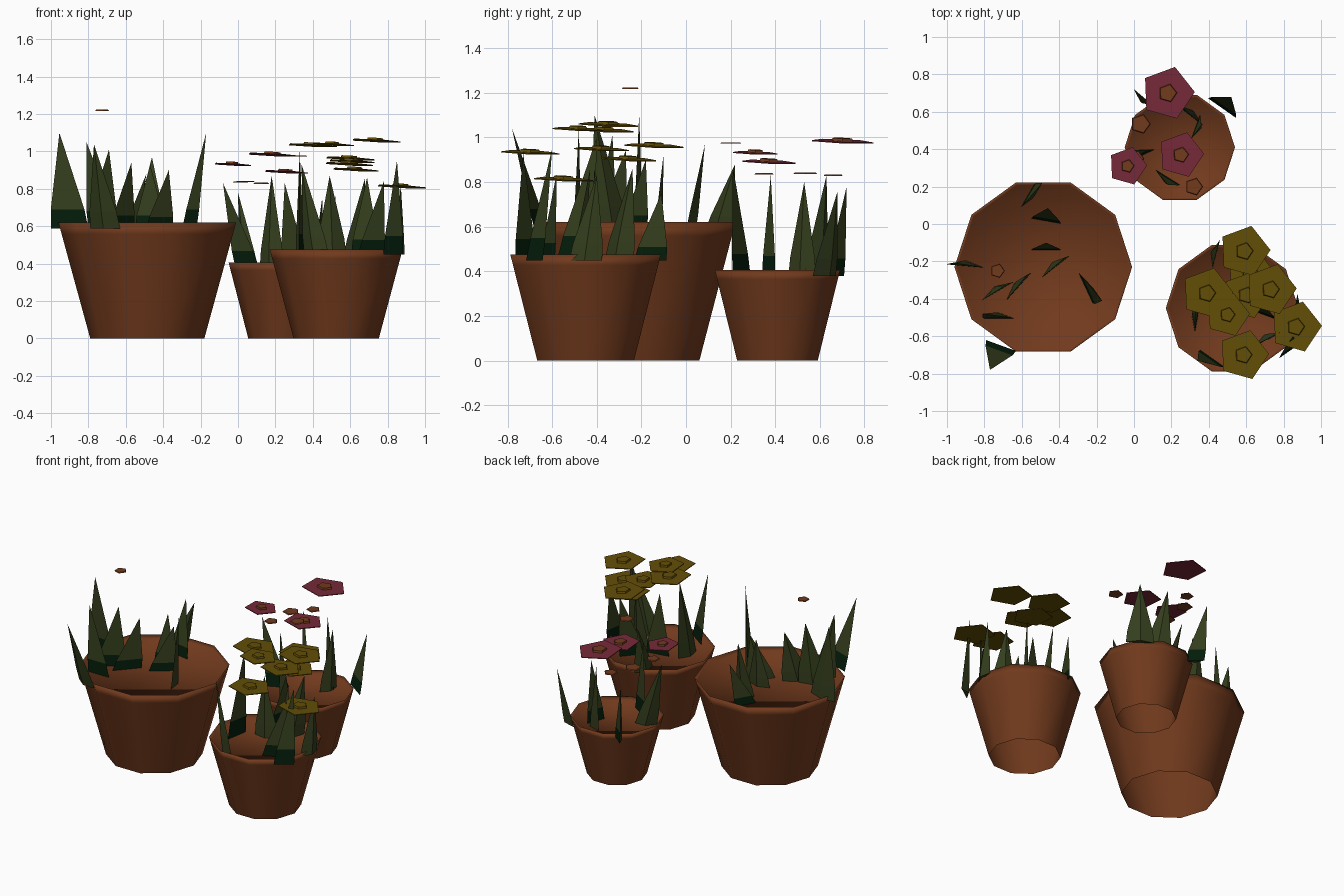
import bpy, bmesh
from math import cos, sin, tau, radians
from mathutils import Vector

default = bpy.data.objects.get("Cube")
if default:
    bpy.data.objects.remove(default, do_unlink=True)


def material(name, colour):
    mat = bpy.data.materials.new(name)
    mat.use_nodes = True
    mat.diffuse_color = (*colour, 1)
    mat.node_tree.nodes["Principled BSDF"].inputs["Base Color"].default_value = (*colour, 1)
    return mat


terracotta = material("terracotta", (.165, .042, .012))
olive = material("olive green", (.034, .048, .012))
dark_green = material("dark green", (.001, .012, .003))
yellow = material("mustard yellow", (.125, .075, .002))
pink = material("dusky pink", (.18, .022, .04))


def finish(name, bm, *materials):
    mesh = bpy.data.meshes.new(name)
    bm.normal_update()
    bm.to_mesh(mesh)
    bm.free()
    for mat in materials:
        mesh.materials.append(mat)
    obj = bpy.data.objects.new(name, mesh)
    bpy.context.collection.objects.link(obj)
    return obj


def ring(bm, centre, radius, sides, turn=0):
    x, y, z = centre
    return [bm.verts.new((x + radius * cos(turn + tau * i / sides),
                          y + radius * sin(turn + tau * i / sides), z))
            for i in range(sides)]


def bridge(bm, low, high, smooth=False):
    n = len(low)
    faces = []
    for i in range(n):
        j = (i + 1) % n
        face = bm.faces.new((low[i], low[j], high[j], high[i]))
        face.smooth = smooth
        faces.append(face)
    return faces


def pot(name, x, y, foot, rim, height):
    """Ten-sided tapered pot, open below, with a soft rim and sunken soil."""
    bm = bmesh.new()
    band = foot + (rim - foot) * .9
    profile = [(foot, 0), (band, height * .9), (rim, height), (rim - .015, height - .025)]
    rings = [ring(bm, (x, y, z), r, 10) for r, z in profile]
    for low, high in zip(rings, rings[1:]):
        bridge(bm, low, high, smooth=True)
    bm.faces.new(rings[-1]).smooth = True
    finish(name, bm, terracotta)


def leaves(name, base_z, specs):
    """Folded spikes: x, y, turn in degrees, width, then the tip."""
    bm = bmesh.new()
    for x, y, turn, width, *tip in specs:
        a = radians(turn)
        root = Vector((x, y, base_z))
        tip = Vector(tip)
        along = Vector((cos(a), sin(a), 0)) * width / 2
        fold = Vector((-sin(a), cos(a), 0)) * .03
        # The fold lies on the side the leaf leans to
        if fold.dot(tip - root) < 0:
            along, fold = -along, -fold
        outline = (-along, along, fold)
        low = [bm.verts.new(root + v) for v in outline]
        mid = [bm.verts.new(root.lerp(tip, .2) + v * .9) for v in outline]
        point = bm.verts.new(tip)
        bm.faces.new(low[::-1])
        # Only the flat inner side has a dark root
        bridge(bm, low, mid)[0].material_index = 1
        for i in range(3):
            bm.faces.new((mid[i], mid[(i + 1) % 3], point))
    finish(name, bm, olive, dark_green)


def flowers(name, heads, petal, centre):
    """Five-sided flat heads with a small raised heart."""
    bm = bmesh.new()
    for x, y, z, r in heads:
        under = ring(bm, (x, y, z - .005), r, 5, .04)
        petals = ring(bm, (x, y, z), r, 5, .04)
        base = ring(bm, (x, y, z), r * .35, 5, .04)
        heart = ring(bm, (x, y, z + .012), r * .32, 5, .04)
        for v in under + petals + base + heart:
            v.co.z += (v.co.x - x) * -.05 + (v.co.y - y) * -.04
        bm.faces.new(under[::-1])
        bridge(bm, under, petals)
        bridge(bm, petals, base)
        for face in bridge(bm, base, heart) + [bm.faces.new(heart)]:
            face.material_index = 1
    finish(name, bm, petal, centre)


def buds(name, heads):
    """Small loose flower hearts."""
    bm = bmesh.new()
    for x, y, z, r in heads:
        low = ring(bm, (x, y, z - .003), r, 5)
        high = ring(bm, (x, y, z + .003), r * .9, 5)
        bridge(bm, low, high)
        bm.faces.new(low[::-1])
        bm.faces.new(high)
    finish(name, bm, terracotta)


# Pots
pot("large_pot", -.485, -.23, .305, .475, .62)
pot("medium_pot", .525, -.45, .228, .355, .475)
pot("small_pot", .245, .41, .19, .295, .405)

# Leaves
leaves("large_pot_leaves", .588, [
    (-.9, -.225, -5, .2, -.955, -.21, 1.1),
    (-.71, -.65, -20, .17, -.77, -.78, 1.04),
    (-.72, -.505, 0, .16, -.81, -.48, 1.05),
    (-.73, -.36, 30, .19, -.69, -.33, 1.01),
    (-.62, -.34, 48, .19, -.57, -.27, .94),
    (-.47, .015, -10, .16, -.46, .085, .97),
    (-.47, -.14, 0, .16, -.47, -.1, .93),
    (-.42, -.23, 38, .18, -.37, -.18, .9),
    (-.26, -.34, -65, .18, -.17, -.41, 1.1),
    (-.57, .15, 60, .14, -.49, .22, .88),
])
leaves("medium_pot_leaves", .448, [
    (.42, -.72, -35, .16, .34, -.73, .93),
    (.83, -.68, 35, .13, .85, -.6, .95),
    (.34, -.5, 80, .16, .33, -.4, 1.0),
    (.71, -.62, 25, .15, .78, -.58, .84),
    (.44, -.16, 75, .15, .45, -.11, .75),
    (.86, -.45, 80, .15, .87, -.4, .83),
    (.5, -.4, 10, .16, .49, -.41, .87),
    (.62, -.3, 50, .17, .68, -.24, .86),
    (.68, -.48, -20, .16, .69, -.43, .86),
])
leaves("small_pot_leaves", .378, [
    (.18, .25, -32, .15, .18, .21, .87),
    (.05, .37, 25, .14, -.08, .38, .83),
    (.3, .58, -38, .17, .25, .63, .83),
    (.47, .62, -35, .18, .52, .68, .76),
    (.06, .67, -40, .12, 0, .72, .78),
    (.33, .52, 70, .13, .36, .53, .8),
])

# Flower heads
flowers("yellow_flowers", [
    (.59, -.145, .965, .14), (.39, -.37, 1.035, .14), (.73, -.35, 1.06, .14),
    (.5, -.485, 1.04, .12), (.865, -.55, .815, .14), (.585, -.7, .935, .137),
    (.62, -.26, .905, .13), (.6, -.38, .95, .13),
], yellow, yellow)
flowers("pink_flowers", [
    (.18, .7, .985, .145), (.25, .37, .893, .125), (-.035, .31, .933, .105),
], pink, terracotta)
buds("flower_hearts", [
    (.035, .535, .84, .055), (.32, .2, .975, .05), (-.73, -.25, 1.22, .04),
    (.01, .35, .837, .045), (.12, .66, .83, .045),
])
